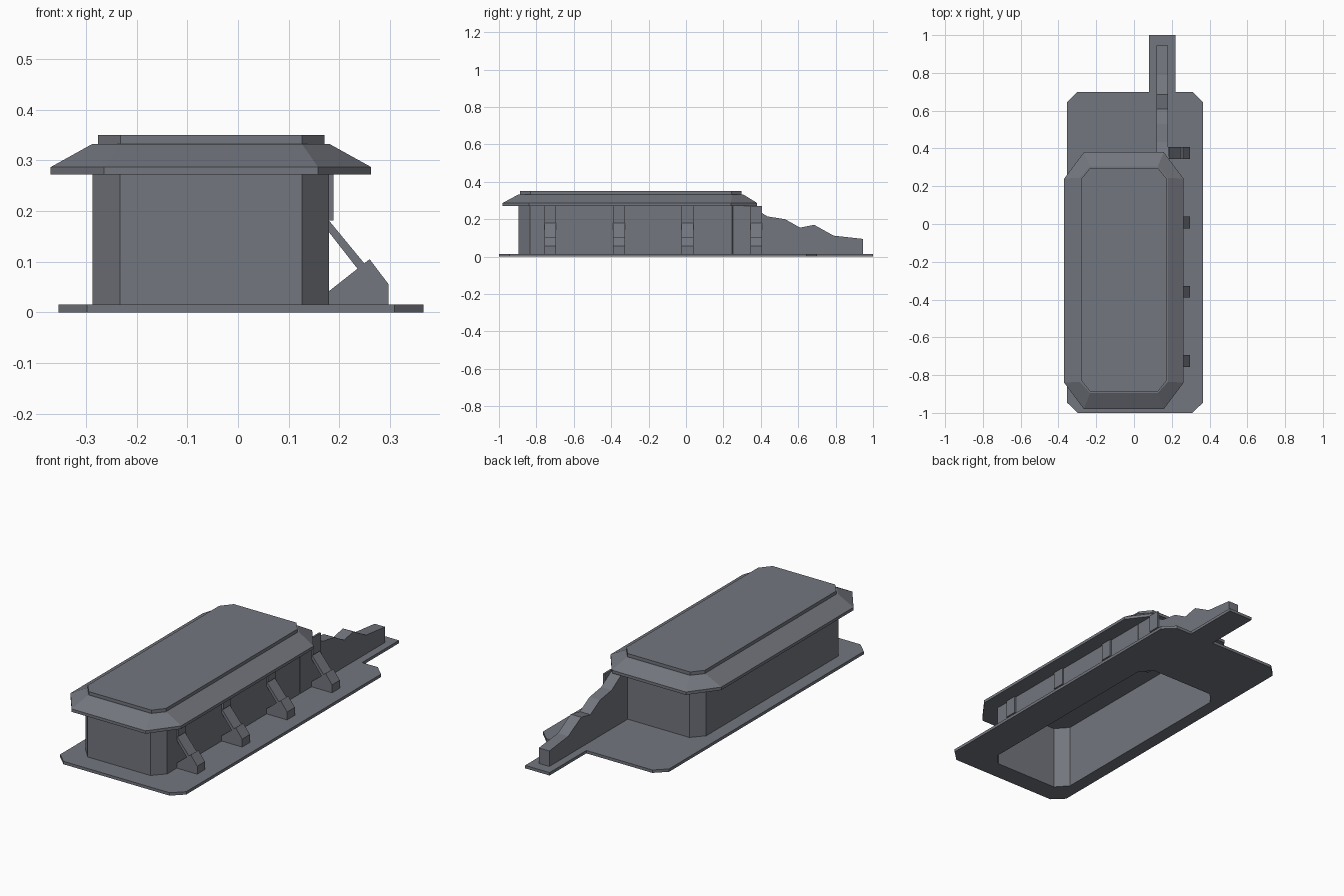
import bpy, bmesh
from mathutils import Vector

if "Cube" in bpy.data.objects:
    bpy.data.objects.remove(bpy.data.objects["Cube"])

grey = bpy.data.materials.new("slate grey")
grey.diffuse_color = (0.17, 0.18, 0.208, 1)
grey.use_nodes = True
grey.node_tree.nodes["Principled BSDF"].inputs["Base Color"].default_value = grey.diffuse_color


def finish(name, bm):
    bmesh.ops.recalc_face_normals(bm, faces=bm.faces[:])
    me = bpy.data.meshes.new(name)
    bm.to_mesh(me)
    bm.free()
    me.materials.append(grey)
    ob = bpy.data.objects.new(name, me)
    bpy.context.collection.objects.link(ob)
    return ob


def octagon(x0, x1, y0, y1, cx, cy):
    """Rectangle with cut corners, counter-clockwise."""
    return [(x0 + cx, y0), (x1 - cx, y0), (x1, y0 + cy), (x1, y1 - cy),
            (x1 - cx, y1), (x0 + cx, y1), (x0, y1 - cy), (x0, y0 + cy)]


def loft(name, rings):
    """Skin through (outline, z) rings, capped on the last one only."""
    bm = bmesh.new()
    loops = [[bm.verts.new((x, y, z)) for x, y in o] for o, z in rings]
    for a, b in zip(loops, loops[1:]):
        for i in range(len(a)):
            j = (i + 1) % len(a)
            bm.faces.new((a[i], a[j], b[j], b[i]))
    bm.faces.new(loops[-1])
    return finish(name, bm)


def prism(name, points, offset):
    """Closed solid: a flat 3D outline pushed along offset."""
    bm = bmesh.new()
    face = bm.faces.new([bm.verts.new(p) for p in points])
    ext = bmesh.ops.extrude_face_region(bm, geom=[face], use_keep_orig=True)
    moved = [g for g in ext["geom"] if isinstance(g, bmesh.types.BMVert)]
    bmesh.ops.translate(bm, verts=moved, vec=Vector(offset))
    return finish(name, bm)


body = octagon(-0.287, 0.18, -0.895, 0.305, 0.054, 0.06)
rim = octagon(-0.37, 0.263, -0.98, 0.38, 0.105, 0.14)
cap = octagon(-0.277, 0.171, -0.887, 0.297, 0.045, 0.055)

# Base plate with rear tongue, open under the hollow body
outer = octagon(-0.355, 0.366, -1.0, 0.7, 0.057, 0.055)
outer[5:5] = [(0.22, 0.7), (0.22, 1.0), (0.08, 1.0), (0.08, 0.7)]
bm = bmesh.new()
for outline in (outer, body):
    vs = [bm.verts.new((x, y, 0)) for x, y in outline]
    for a, b in zip(vs, vs[1:] + vs[:1]):
        bm.edges.new((a, b))
bmesh.ops.triangle_fill(bm, edges=bm.edges[:], use_beauty=True)
ext = bmesh.ops.extrude_face_region(bm, geom=bm.faces[:], use_keep_orig=True)
bmesh.ops.translate(bm, vec=(0, 0, 0.015),
                    verts=[g for g in ext["geom"] if isinstance(g, bmesh.types.BMVert)])
finish("base_plate", bm)

# Hollow body and overhanging roof with raised cap
loft("body_walls", [(body, 0), (body, 0.333)])
loft("roof", [(body, 0.272), (rim, 0.272), (rim, 0.287), (body, 0.333),
              (cap, 0.333), (cap, 0.35)])

# Broken rear wall with a ragged top
profile = [(0.25, 0.015), (0.945, 0.015), (0.945, 0.095), (0.79, 0.112),
           (0.685, 0.17), (0.61, 0.155), (0.53, 0.2), (0.435, 0.215),
           (0.345, 0.272), (0.25, 0.272)]
prism("rear_wall", [(0.12, y, z) for y, z in profile], (0.06, 0, 0))

# Buttresses along the right side: foot, diagonal brace, wall strip
parts = {
    "buttress_foot": [(0.18, 0.013), (0.297, 0.013), (0.297, 0.056),
                      (0.26, 0.105), (0.18, 0.042)],
    "buttress_brace": [(0.18, 0.158), (0.237, 0.085), (0.25, 0.096), (0.18, 0.181)],
    "buttress_strip": [(0.179, 0.181), (0.189, 0.181), (0.189, 0.272), (0.179, 0.272)],
}
for i in range(4):
    y = -0.757 + i * 0.367
    for name, pts in parts.items():
        prism(f"{name}_{i + 1}", [(x, y, z) for x, z in pts], (0, 0.063, 0))
